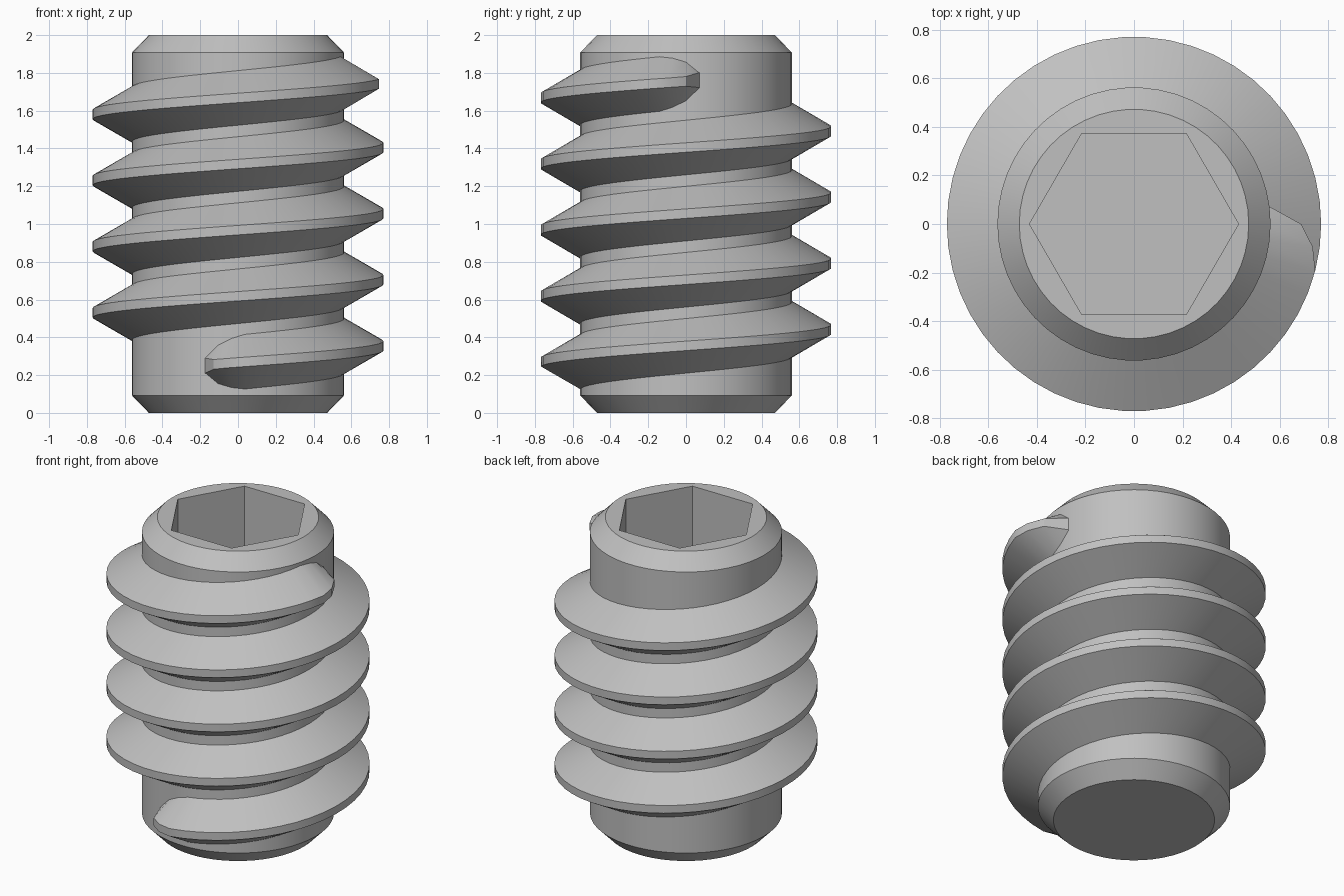
import bpy, bmesh, math

SIDES = 50            # facets per full turn, shared by core and thread
STEP = 2 * math.pi / SIDES
CORE_R, END_R, CREST_R = 0.562, 0.472, 0.77
HEIGHT, CHAMFER = 2.0, 0.093
PITCH = 0.35

cube = bpy.data.objects.get("Cube")
if cube:
    bpy.data.objects.remove(cube, do_unlink=True)

steel = bpy.data.materials.new("grey steel")
steel.use_nodes = True
GREY = (0.53, 0.53, 0.53, 1)
steel.diffuse_color = GREY
steel.node_tree.nodes["Principled BSDF"].inputs["Base Color"].default_value = GREY


def ring(bm, radius, z, sides):
    return [bm.verts.new((radius * math.cos(2 * math.pi * i / sides),
                          radius * math.sin(2 * math.pi * i / sides), z))
            for i in range(sides)]


def bridge(bm, a, b):
    n = len(a)
    for i in range(n):
        j = (i + 1) % n
        bm.faces.new((a[i], a[j], b[j], b[i]))


def finish(bm, name):
    bmesh.ops.recalc_face_normals(bm, faces=bm.faces)
    mesh = bpy.data.meshes.new(name)
    bm.to_mesh(mesh)
    bm.free()
    mesh.materials.append(steel)
    obj = bpy.data.objects.new(name, mesh)
    bpy.context.collection.objects.link(obj)
    bpy.ops.object.select_all(action='DESELECT')
    obj.select_set(True)
    bpy.context.view_layer.objects.active = obj
    bpy.ops.object.shade_smooth_by_angle(angle=math.radians(30))
    return obj


# Core: chamfered cylinder with a hexagonal socket in the top
bm = bmesh.new()
profile = [(END_R, 0), (CORE_R, CHAMFER), (CORE_R, HEIGHT - CHAMFER), (END_R, HEIGHT)]
rings = [ring(bm, r, z, SIDES) for r, z in profile]
for lower, upper in zip(rings, rings[1:]):
    bridge(bm, lower, upper)
bm.faces.new(rings[0])
rim = ring(bm, 0.43, HEIGHT, 6)
floor = ring(bm, 0.43, HEIGHT - 0.8, 6)
bridge(bm, rim, floor)
bm.faces.new(floor)
# Flat annulus between the socket and the top edge
edges = [bm.edges.get((loop[i - 1], loop[i]))
         for loop in (rim, rings[-1]) for i in range(len(loop))]
bmesh.ops.triangle_fill(bm, edges=edges, use_beauty=True, normal=(0, 0, 1))
finish(bm, "screw_core")

# Thread: trapezoid section swept up a right-handed helix, tapering at both ends
bm = bmesh.new()
FIRST, LAST = -15, 201
TAPER = [0.0, 0.6, 0.86, 1.0]
SINK = 0.006
sections = []
for k in range(FIRST, LAST + 1):
    t = TAPER[min(k - FIRST, LAST - k, 3)]
    z = 0.355 + PITCH * k / SIDES
    crest = CORE_R + 0.002 + (CREST_R - CORE_R - 0.002) * t
    root_half = 0.042 + 0.106 * t
    crest_half = 0.04 - 0.015 * min(1, t * 1.6)
    c, s = math.cos(k * STEP), math.sin(k * STEP)
    section = [(CORE_R - SINK, -root_half), (crest, -crest_half),
               (crest, crest_half), (CORE_R - SINK, root_half)]
    sections.append([bm.verts.new((r * c, r * s, z + dz)) for r, dz in section])
for a, b in zip(sections, sections[1:]):
    bridge(bm, a, b)
bm.faces.new(sections[0])
bm.faces.new(sections[-1])
finish(bm, "screw_thread")
